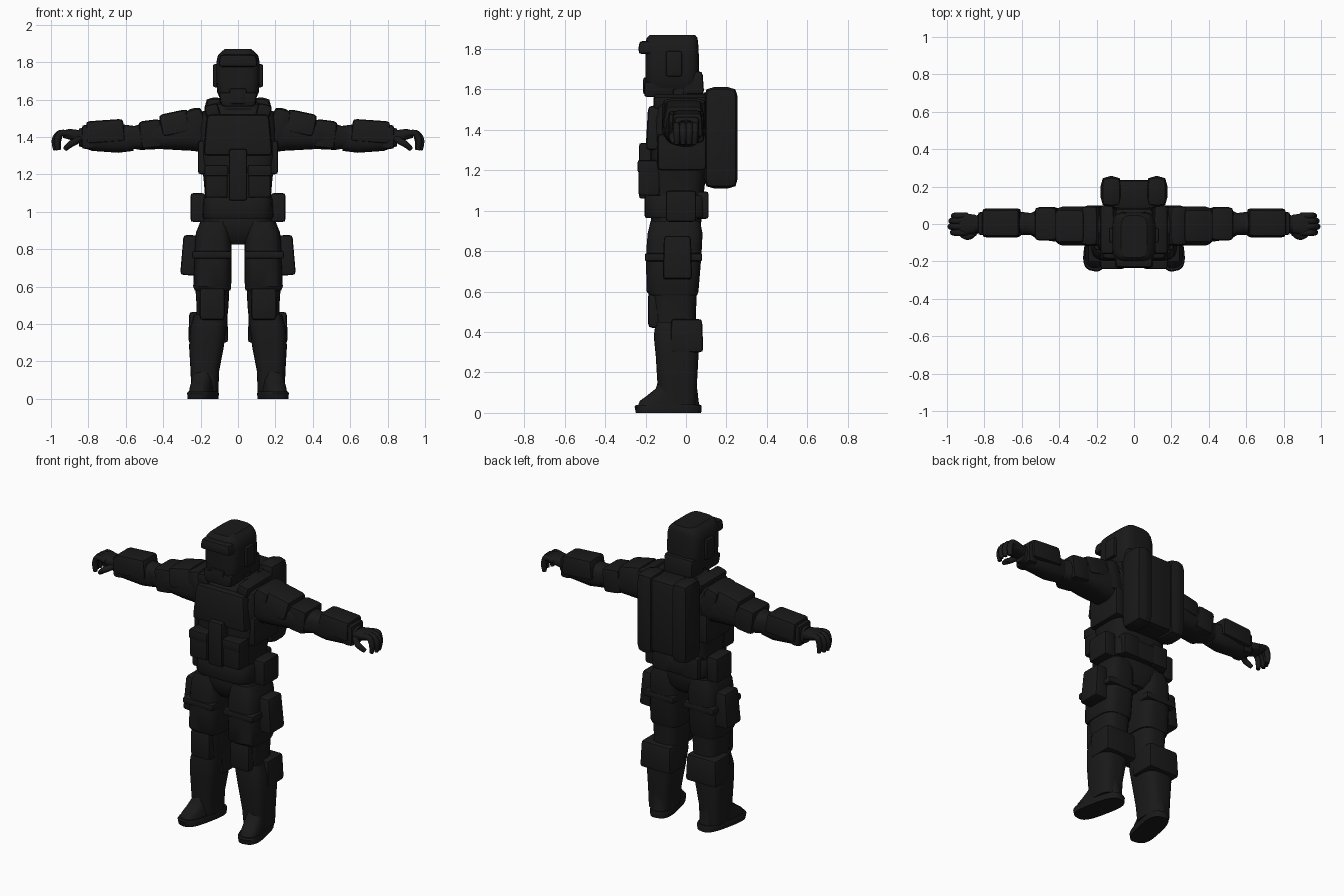
import bpy, bmesh
from math import cos, sin, pi, radians, copysign
from mathutils import Matrix, Vector

mat = bpy.data.materials.new("black_suit")
mat.diffuse_color = (0.01, 0.01, 0.01, 1)


def finish(name, bm, mirror):
    bmesh.ops.recalc_face_normals(bm, faces=bm.faces)
    me = bpy.data.meshes.new(name)
    bm.to_mesh(me)
    bm.free()
    me.materials.append(mat)
    ob = bpy.data.objects.new(name, me)
    bpy.context.collection.objects.link(ob)
    if mirror:
        ob.modifiers.new("mirror", 'MIRROR')
    return ob


def box(name, x, y, z, bevel=0.015, rot=(0, 0, 0), mirror=False, top=(1, 1)):
    """Rounded box from (min, max) ranges; top scales the upper face."""
    lo, hi = Vector((x[0], y[0], z[0])), Vector((x[1], y[1], z[1]))
    size, mid = hi - lo, (hi + lo) / 2
    bm = bmesh.new()
    bmesh.ops.create_cube(bm, size=1)
    for v in bm.verts:
        if v.co.z > 0:
            v.co.x *= top[0]
            v.co.y *= top[1]
        v.co = Vector([a * b for a, b in zip(v.co, size)])
    bmesh.ops.bevel(bm, geom=bm.edges[:], offset=bevel, segments=2, profile=0.6, affect='EDGES')
    m = Matrix.Translation(mid)
    for ang, ax in zip(rot, 'XYZ'):
        m = m @ Matrix.Rotation(radians(ang), 4, ax)
    bm.transform(m)
    return finish(name, bm, mirror)


def loft(name, axis, rows, p=3, n=28, mirror=False, yaw=0, pivot=(0, 0, 0)):
    """Superellipse rings (pos, u0, u1, v0, v1): axis z -> u=x, v=y; axis x -> u=y, v=z."""
    bm = bmesh.new()
    rings = []
    for pos, u0, u1, v0, v1 in rows:
        ring = []
        for i in range(n):
            a = 2 * pi * (i + 0.5) / n
            c, s = cos(a), sin(a)
            u = (u0 + u1) / 2 + (u1 - u0) / 2 * copysign(abs(c) ** (2 / p), c)
            v = (v0 + v1) / 2 + (v1 - v0) / 2 * copysign(abs(s) ** (2 / p), s)
            ring.append(bm.verts.new((u, v, pos) if axis == 'z' else (pos, u, v)))
        rings.append(ring)
    for a, b in zip(rings, rings[1:]):
        for i in range(n):
            j = (i + 1) % n
            bm.faces.new((a[i], a[j], b[j], b[i]))
    bm.faces.new(rings[0])
    bm.faces.new(rings[-1])
    if yaw:
        bmesh.ops.rotate(bm, verts=bm.verts, cent=pivot, matrix=Matrix.Rotation(radians(yaw), 3, 'Z'))
    return finish(name, bm, mirror)


def tube(name, pts, r):
    """Mirrored pair of tapered tubes along a path."""
    cu = bpy.data.curves.new(name, 'CURVE')
    cu.dimensions = '3D'
    cu.bevel_depth, cu.bevel_resolution, cu.use_fill_caps = r, 3, True
    for sx in (1, -1):
        sp = cu.splines.new('NURBS')
        sp.points.add(len(pts) - 1)
        sp.use_endpoint_u, sp.order_u, sp.resolution_u = True, 3, 5
        for i, (pt, q) in enumerate(zip(sp.points, pts)):
            pt.co = (sx * q[0], q[1], q[2], 1)
            pt.radius = 0.7 if i == len(pts) - 1 else 1
    cu.materials.append(mat)
    bpy.context.collection.objects.link(bpy.data.objects.new(name, cu))


# Helmet
loft("helmet", 'z', [(1.60, -.095, .095, -.195, .055), (1.64, -.112, .112, -.2, .06),
                     (1.70, -.116, .116, -.2, .065), (1.80, -.116, .116, -.2, .063),
                     (1.835, -.108, .108, -.2, .06), (1.855, -.09, .09, -.195, .057),
                     (1.87, -.07, .07, -.18, .045)], p=4.5)
box("helmet_brow", (-.105, .105), (-.236, -.08), (1.775, 1.84), .02, top=(.92, .95))
box("jaw_guard", (-.09, .09), (-.208, -.06), (1.562, 1.64), .02, top=(1.15, 1))
box("breather", (-.045, .045), (-.212, -.15), (1.575, 1.66), .012)
box("nape_guard", (-.1, .1), (-.02, .09), (1.575, 1.69), .02, top=(1, .85))
box("ear_cup", (.1, .134), (-.1, -.02), (1.665, 1.79), .012, mirror=True)
loft("neck", 'z', [(1.48, -.1, .1, -.11, .09), (1.62, -.09, .09, -.1, .075)], p=2.2)
loft("collar", 'z', [(1.49, -.18, .18, -.14, .1), (1.55, -.14, .14, -.135, .1),
                     (1.575, -.115, .115, -.11, .09)], p=3)

# Torso and vest
loft("torso", 'z', [(.96, -.17, .17, -.165, .08), (1.06, -.175, .175, -.17, .085), (1.18, -.185, .185, -.175, .1),
                    (1.3, -.205, .205, -.175, .11), (1.45, -.205, .205, -.17, .11),
                    (1.52, -.2, .2, -.15, .105), (1.555, -.16, .16, -.12, .09)], p=4)
box("chest_plate", (-.185, .185), (-.2, -.1), (1.3, 1.52), .025, top=(.9, .75))
box("side_plate", (.14, .215), (-.14, .1), (1.2, 1.38), .02, mirror=True)
box("shoulder_strap", (.1, .175), (-.16, .1), (1.5, 1.575), .02, (0, 14, 0), True)
box("centre_pouch", (-.048, .048), (-.232, -.14), (1.06, 1.335), .014)
box("belly_pouch", (.055, .175), (-.236, -.13), (1.075, 1.245), .016, mirror=True)
box("pouch_flap", (.052, .178), (-.24, -.14), (1.19, 1.25), .012, mirror=True)

# Belt and hips
loft("belt", 'z', [(.965, -.185, .185, -.2, .105), (.975, -.19, .19, -.205, .11),
                   (1.065, -.185, .185, -.205, .11), (1.075, -.18, .18, -.2, .105)], p=4)
box("hip_pouch", (.175, .254), (-.1, .05), (.945, 1.1), .018, mirror=True)
box("belt_rear_pouch", (.05, .16), (.04, .112), (.96, 1.095), .015, mirror=True)
loft("hips", 'z', [(.825, -.06, .06, -.13, .04), (.87, -.15, .15, -.165, .07),
                   (.93, -.19, .19, -.175, .075), (1.0, -.18, .18, -.17, .08)], p=3)

# Backpack
box("backpack", (-.12, .12), (.08, .236), (1.13, 1.59), .03)
box("backpack_tank", (.065, .178), (.09, .256), (1.11, 1.612), .05, mirror=True)

# Legs
loft("thigh", 'z', [(.58, .04, .232, -.18, .055), (.6, .036, .24, -.195, .062), (.72, .034, .235, -.198, .072),
                    (.83, .034, .232, -.195, .08), (.89, .04, .225, -.19, .082),
                    (.95, .05, .2, -.175, .07)], p=3.5, mirror=True)
box("thigh_pouch", (.205, .304), (-.115, .03), (.66, .875), .02, (0, -3, 0), True, (.85, .92))
box("thigh_strap", (.034, .245), (-.204, .08), (.75, .79), .012, mirror=True)
loft("knee", 'z', [(.4, .06, .225, -.15, .05), (.5, .05, .222, -.165, .05),
                   (.62, .045, .23, -.18, .055)], p=3, mirror=True)
box("knee_pad", (.07, .205), (-.188, -.08), (.42, .6), .025, mirror=True)
loft("shin", 'z', [(.04, .105, .25, -.13, .05), (.15, .1, .254, -.142, .055), (.28, .075, .262, -.15, .062),
                   (.38, .062, .255, -.16, .06), (.45, .06, .235, -.15, .05)], p=3.2, mirror=True)
box("calf_guard", (.052, .266), (-.08, .086), (.3, .465), .02, mirror=True, top=(.95, .92))
loft("boot", 'z', [(.025, .118, .245, -.245, .07), (.06, .122, .242, -.23, .062), (.085, .125, .24, -.195, .06),
                   (.12, .125, .24, -.15, .055), (.2, .12, .242, -.125, .05)],
     p=2.8, mirror=True, yaw=12, pivot=(.18, -.06, 0))
loft("sole", 'z', [(0, .112, .25, -.25, .075), (.03, .11, .252, -.256, .078), (.04, .114, .248, -.25, .074)],
     p=3, mirror=True, yaw=12, pivot=(.18, -.06, 0))

# Arms
loft("upper_arm", 'x', [(.15, -.11, .09, 1.31, 1.54), (.24, -.115, .095, 1.325, 1.535),
                        (.33, -.11, .09, 1.33, 1.505), (.42, -.095, .085, 1.335, 1.49),
                        (.52, -.08, .075, 1.33, 1.47), (.55, -.06, .06, 1.335, 1.46),
                        (.64, -.055, .055, 1.335, 1.46)], p=2.8, mirror=True)
box("shoulder_pad", (.255, .415), (-.12, .098), (1.415, 1.535), .025, (0, 12, 0), True, (1, .8))
box("shoulder_joint", (.17, .27), (-.118, .1), (1.36, 1.555), .04, (0, 14, 0), True)
box("elbow_guard", (.405, .525), (-.088, .09), (1.34, 1.49), .025, (0, 7, 0), True)
loft("forearm", 'x', [(.56, -.055, .06, 1.325, 1.46), (.64, -.065, .07, 1.315, 1.47),
                      (.78, -.06, .06, 1.325, 1.46), (.85, -.045, .045, 1.35, 1.445)], p=2.6, mirror=True)
box("forearm_guard", (.605, .815), (-.073, .085), (1.37, 1.49), .022, (0, 4, 0), True, (.95, .9))
box("wrist_cuff", (.77, .835), (-.06, .065), (1.335, 1.465), .02, mirror=True)

# Hands
loft("palm", 'x', [(.82, -.035, .035, 1.37, 1.435), (.85, -.05, .05, 1.375, 1.437),
                   (.9, -.058, .056, 1.385, 1.443), (.935, -.052, .052, 1.395, 1.435)], p=2.8, mirror=True)
for i, (y, reach) in enumerate([(-.045, .985), (-.014, .998), (.016, .994), (.043, .98)]):
    tube(f"finger_{i + 1}", [(.89, y, 1.413), (.945, y * 1.05, 1.43), (reach - .022, y, 1.4),
                             (reach - .016, y, 1.368), (reach - .022, y, 1.33)], .0175)
tube("thumb", [(.845, -.035, 1.39), (.87, -.065, 1.375), (.9, -.07, 1.36), (.925, -.055, 1.335)], .018)

# Smooth shading with sharp edges kept
bpy.ops.object.select_all(action='DESELECT')
for ob in bpy.context.scene.objects:
    if ob.type == 'MESH':
        ob.select_set(True)
        bpy.context.view_layer.objects.active = ob
bpy.ops.object.shade_smooth_by_angle(angle=radians(35))
